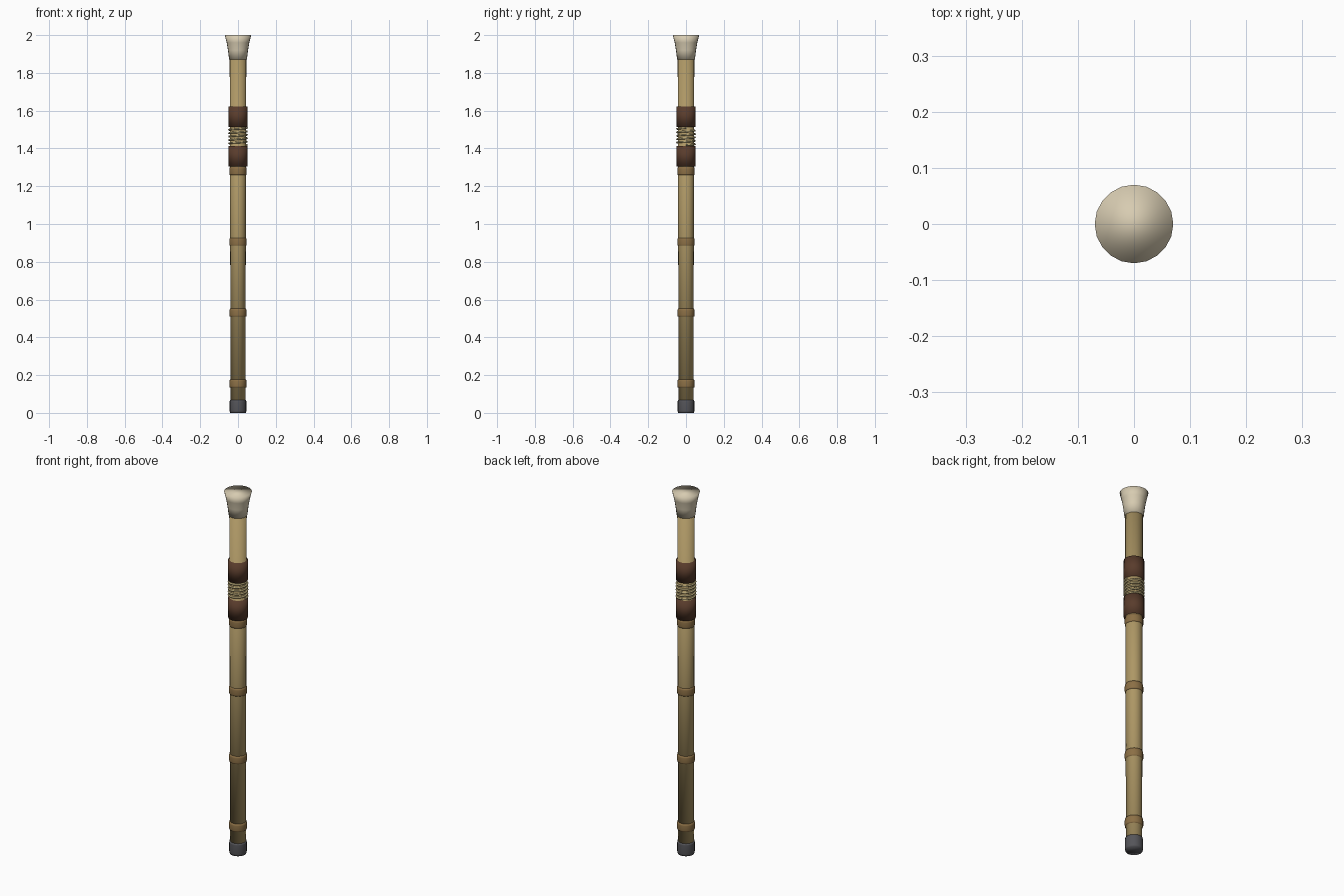
import bpy, bmesh, math

if "Cube" in bpy.data.objects:
    bpy.data.objects.remove(bpy.data.objects["Cube"])

SIDES = 20


def material(name, rgb):
    m = bpy.data.materials.new(name)
    m.diffuse_color = (*rgb, 1)
    m.use_nodes = True
    m.node_tree.nodes["Principled BSDF"].inputs["Base Color"].default_value = m.diffuse_color
    return m


bamboo = material("bamboo", (0.42, 0.31, 0.13))
node = material("bamboo_node", (0.26, 0.16, 0.06))
leather = material("leather", (0.10, 0.045, 0.025))
cord = material("cord", (0.45, 0.37, 0.18))
bone = material("bone", (0.68, 0.60, 0.44))
iron = material("iron", (0.09, 0.09, 0.10))


def lathe(name, profile, mat):
    """Capped smooth solid from (radius, z) points, bottom to top."""
    bm = bmesh.new()
    rings = []
    for r, z in profile:
        rings.append([bm.verts.new((r * math.cos(a), r * math.sin(a), z))
                      for a in (2 * math.pi * i / SIDES for i in range(SIDES))])
    for lo, hi in zip(rings, rings[1:]):
        for i in range(SIDES):
            j = (i + 1) % SIDES
            bm.faces.new((lo[i], lo[j], hi[j], hi[i]))
    bm.faces.new(rings[0][::-1])
    bm.faces.new(rings[-1])
    for f in bm.faces:
        f.smooth = True
    mesh = bpy.data.meshes.new(name)
    bm.to_mesh(mesh)
    bm.free()
    mesh.materials.append(mat)
    obj = bpy.data.objects.new(name, mesh)
    bpy.context.collection.objects.link(obj)
    return obj


# Tapered bamboo tube
lathe("tube", [(0.039, 0.02), (0.044, 1.90)], bamboo)

# Raised bamboo nodes
for i in range(4):
    z = 0.155 + 0.375 * i
    lathe(f"node_{i + 1}", [(0.044, z - 0.02), (0.045, z - 0.014),
                            (0.045, z + 0.012), (0.043, z + 0.022)], node)

# Leather grip bands
for name, z0, z1 in (("lower_grip", 1.305, 1.413), ("upper_grip", 1.513, 1.622)):
    lathe(name, [(0.05, z0), (0.05, z1)], leather)

# Cord wound between the grips
turns, steps = 5, 24
curve = bpy.data.curves.new("cord_wrap", "CURVE")
curve.dimensions = "3D"
curve.bevel_depth = 0.005
curve.bevel_resolution = 2
curve.use_fill_caps = True
spline = curve.splines.new("POLY")
n = turns * steps
spline.points.add(n)
for i, p in enumerate(spline.points):
    a = 2 * math.pi * i / steps
    p.co = (0.047 * math.cos(a), 0.047 * math.sin(a), 1.418 + 0.09 * i / n, 1)
spline.use_smooth = True
curve.materials.append(cord)
bpy.context.collection.objects.link(bpy.data.objects.new("cord_wrap", curve))

# Flared mouthpiece
lathe("mouthpiece", [(0.047, 1.87), (0.053, 1.92), (0.06, 1.96), (0.07, 2.0)], bone)

# End ferrule
lathe("ferrule", [(0.042, 0), (0.044, 0.01), (0.044, 0.06), (0.043, 0.068)], iron)
